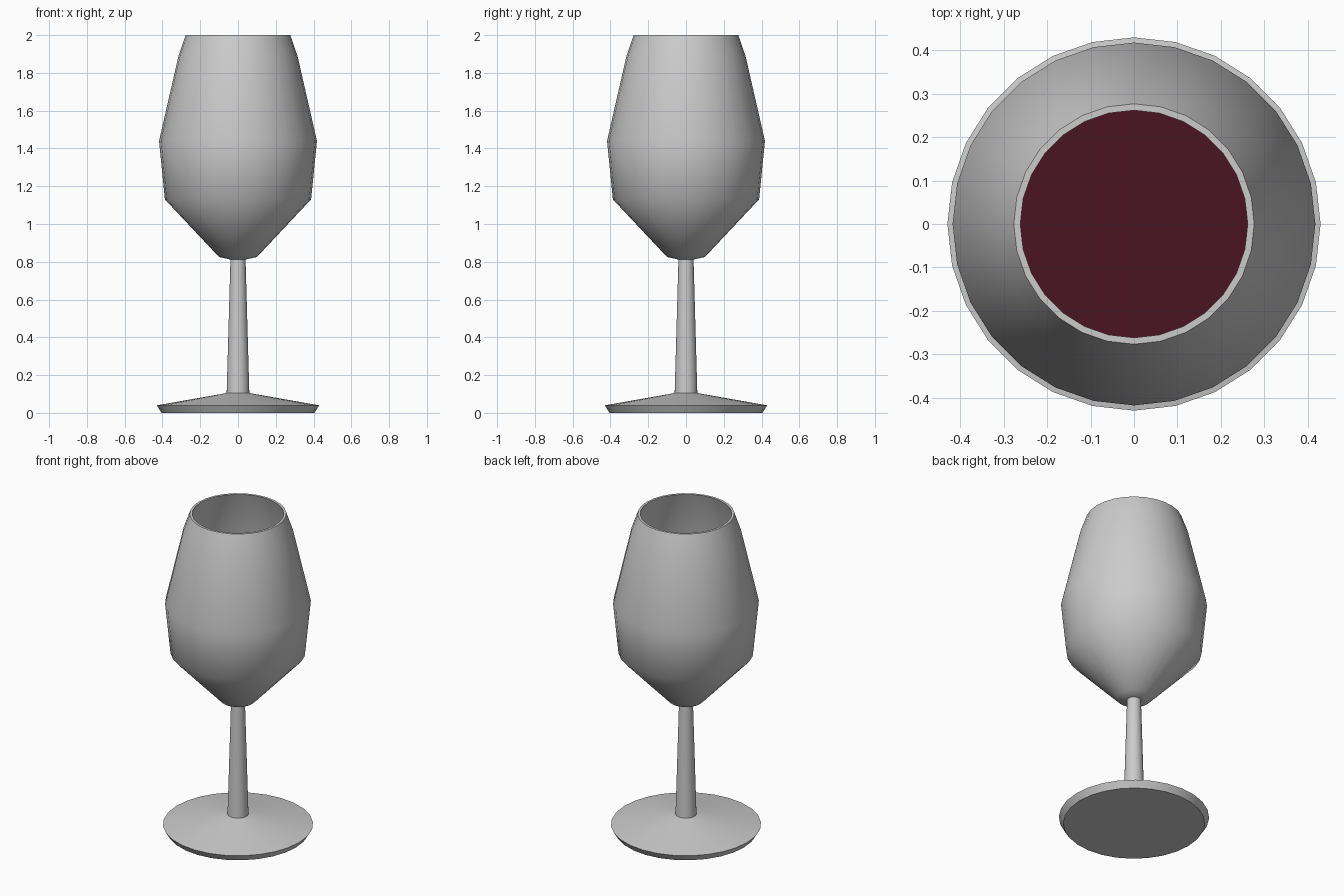
import bpy, bmesh, math

if "Cube" in bpy.data.objects:
    bpy.data.objects.remove(bpy.data.objects["Cube"])

SIDES = 28


def lathe(name, profile, closed=False):
    """Spin (radius, z) points around z; zero radius makes a pole."""
    bm = bmesh.new()
    rings = []
    for r, z in profile:
        if r == 0:
            rings.append([bm.verts.new((0, 0, z))] * SIDES)
        else:
            rings.append([bm.verts.new((r * math.cos(2 * math.pi * i / SIDES),
                                        r * math.sin(2 * math.pi * i / SIDES), z))
                          for i in range(SIDES)])
    for a, b in zip(rings, rings[1:]):
        for i in range(SIDES):
            j = (i + 1) % SIDES
            bm.faces.new(list(dict.fromkeys((a[i], a[j], b[j], b[i]))))
    bmesh.ops.recalc_face_normals(bm, faces=bm.faces)
    mesh = bpy.data.meshes.new(name)
    bm.to_mesh(mesh)
    bm.free()
    obj = bpy.data.objects.new(name, mesh)
    bpy.context.collection.objects.link(obj)
    bpy.ops.object.select_all(action='DESELECT')
    obj.select_set(True)
    bpy.context.view_layer.objects.active = obj
    bpy.ops.object.shade_smooth_by_angle(angle=math.radians(50))
    return obj


# Glass: foot, stem, outer bowl, rim, then inner bowl
lathe("glass", [
    (0, 0), (0.405, 0), (0.43, 0.04), (0.06, 0.105), (0.04, 0.812),
    (0.10, 0.825), (0.387, 1.13), (0.418, 1.44), (0.315, 1.89), (0.277, 2.0),
    (0.262, 2.0), (0.301, 1.885), (0.403, 1.44), (0.373, 1.137),
    (0.094, 0.84), (0, 0.828),
])

# Wine filling the lower bowl
wine = lathe("wine", [
    (0, 0.832), (0.092, 0.844), (0.370, 1.139), (0.397, 1.40), (0, 1.40),
])
mat = bpy.data.materials.new("red_wine")
mat.diffuse_color = (0.07, 0.007, 0.017, 1)
mat.use_nodes = True
mat.node_tree.nodes["Principled BSDF"].inputs["Base Color"].default_value = mat.diffuse_color
wine.data.materials.append(mat)
